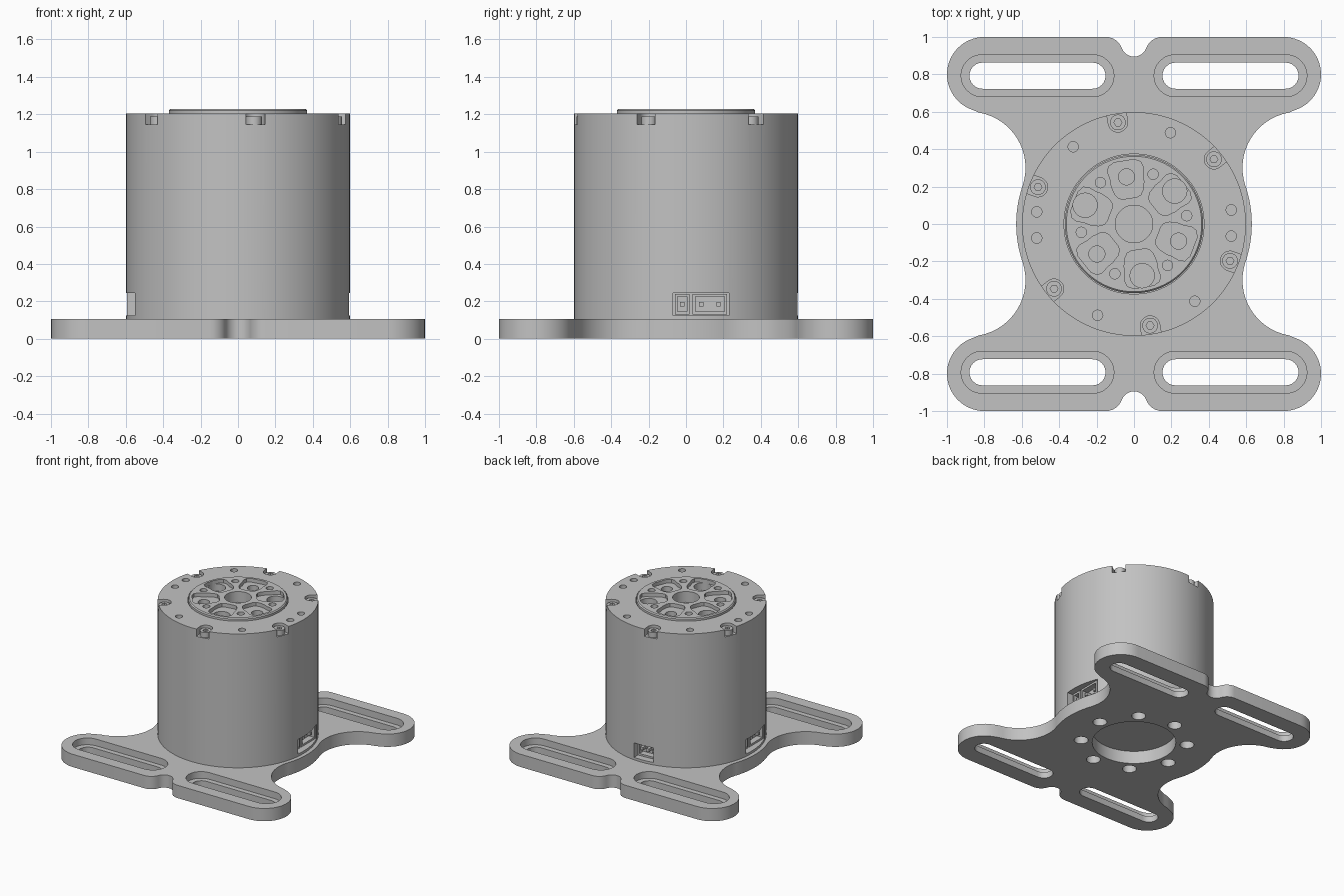
import bpy
import bmesh
from math import cos, sin, radians

if "Cube" in bpy.data.objects:
    bpy.data.objects.remove(bpy.data.objects["Cube"])

# One plain metal grey for everything
GREY = (0.54, 0.54, 0.54, 1)
metal = bpy.data.materials.new("metal_grey")
metal.use_nodes = True
metal.diffuse_color = GREY
metal.node_tree.nodes["Principled BSDF"].inputs["Base Color"].default_value = GREY


def arc(cx, cy, r, a0, a1, n):
    steps = [radians(a0 + (a1 - a0) * i / n) for i in range(n + 1)]
    return [(cx + r * cos(a), cy + r * sin(a)) for a in steps]


def circle(cx, cy, r, n=24):
    return arc(cx, cy, r, 0, 360, n)[:-1]


def polar(r, deg):
    return r * cos(radians(deg)), r * sin(radians(deg))


def stadium(x0, x1, y, r):
    return arc(x1 - r, y, r, -90, 90, 12) + arc(x0 + r, y, r, 90, 270, 12)


def rect(x0, x1, y0, y1):
    return [(x0, y0), (x1, y0), (x1, y1), (x0, y1)]


def rot(pts, deg):
    c, s = cos(radians(deg)), sin(radians(deg))
    return [(x * c - y * s, x * s + y * c) for x, y in pts]


def solid(name, prisms):
    """Object made of upright prisms given as (outline, bottom, top)."""
    bm = bmesh.new()
    for pts, z0, z1 in prisms:
        low = [bm.verts.new((x, y, z0)) for x, y in pts]
        high = [bm.verts.new((x, y, z1)) for x, y in pts]
        bm.faces.new(low)
        bm.faces.new(high)
        for i in range(len(pts)):
            j = (i + 1) % len(pts)
            bm.faces.new((low[i], low[j], high[j], high[i]))
    bmesh.ops.recalc_face_normals(bm, faces=bm.faces)
    mesh = bpy.data.meshes.new(name)
    bm.to_mesh(mesh)
    bm.free()
    mesh.materials.append(metal)
    ob = bpy.data.objects.new(name, mesh)
    bpy.context.collection.objects.link(ob)
    return ob


def bake(ob):
    deps = bpy.context.evaluated_depsgraph_get()
    mesh = bpy.data.meshes.new_from_object(ob.evaluated_get(deps))
    ob.modifiers.clear()
    ob.data = mesh


def cut(ob, *groups):
    """Subtract each group of prisms in turn."""
    for prisms in groups:
        cutter = solid("cutter", prisms)
        cutter.hide_render = True
        mod = ob.modifiers.new("cut", 'BOOLEAN')
        mod.operation = 'DIFFERENCE'
        mod.solver = 'EXACT'
        mod.object = cutter
        bake(ob)
        bpy.data.objects.remove(cutter)


def smooth(ob):
    ob.data.shade_smooth()
    ob.data.set_sharp_from_angle(angle=radians(30))


BASE, TOP, HUB = 0.105, 1.205, 1.228

# Mounting plate: one quarter of the outline, mirrored both ways
quarter = (arc(0, 0.965, 0.07, -90, -20, 6) + arc(0.15, 0.91, 0.09, 160, 90, 6)
           + arc(0.8, 0.8, 0.2, 90, -68, 20) + arc(0.88, 0.3, 0.3, 100, 198, 16)
           + arc(0, 0, 0.63, 18, 0, 6))
right = quarter + [(x, -y) for x, y in reversed(quarter[:-1])]
outline = right + [(-x, y) for x, y in reversed(right[1:-1])]
plate = solid("mounting_plate", [(outline, 0, BASE)])
slots, ledges = [], []
for sy in (-0.793, 0.793):
    for x0, x1 in ((0.107, 0.925), (-0.925, -0.107)):
        ledges.append((stadium(x0, x1, sy, 0.112), 0.05, 0.2))
        slots.append((stadium(x0 + 0.045, x1 - 0.045, sy, 0.07), -0.1, 0.2))
holes = [(circle(*polar(0.4, 10 + 45 * k), 0.053), -0.1, 0.2) for k in range(8)]
cut(plate, ledges, slots + holes + [(circle(0, 0, 0.315, 64), -0.1, 0.2)])
smooth(plate)

# Motor housing with hub bore, screw notches, tapped holes and port openings
housing = solid("motor_housing", [(circle(0, 0, 0.598, 128), BASE, TOP)])
screw_angles = [39 + 60 * k for k in range(6)]
notches = [(rot(stadium(0.498, 0.75, 0, 0.052), a), 1.145, 1.3) for a in screw_angles]
half = [(0.195, 0.488), (-0.325, 0.413), (-0.52, 0.065), (-0.52, -0.075)]
tapped = [(circle(s * x, s * y, 0.028, 16), 1.1, 1.3) for x, y in half for s in (1, -1)]
PORTS = {0: (-0.07, 0.23), 180: (-0.07, 0.23), 93: (-0.085, 0.085)}
openings = [(rot(rect(0.5, 0.7, *span), a), 0.125, 0.245) for a, span in PORTS.items()]
cut(housing, [(circle(0, 0, 0.374, 96), 1.1, 1.3)], notches + tapped + openings)
smooth(housing)


# Sockets inside the port openings
def socket(name, angle, y0, y1, pins):
    parts = [(rect(0.49, 0.55, y0, y1), 0.13, 0.145),
             (rect(0.49, 0.55, y0, y1), 0.225, 0.24),
             (rect(0.49, 0.55, y0, y0 + 0.015), 0.145, 0.225),
             (rect(0.49, 0.55, y1 - 0.015, y1), 0.145, 0.225)]
    for i in range(pins):
        y = y0 + (y1 - y0) * (i + 0.5) / pins
        parts.append((rect(0.49, 0.54, y - 0.012, y + 0.012), 0.173, 0.197))
    solid(name, [(rot(p, angle), a, b) for p, a, b in parts])


for side, angle in (("left", 0), ("right", 180)):
    socket(side + "_signal_socket", angle, -0.06, 0.02, 1)
    socket(side + "_power_socket", angle, 0.035, 0.22, 2)
socket("rear_socket", 93, -0.078, 0.078, 3)

# Output hub: chamfered disc with six pockets, spoke holes and centre bore
hub = solid("output_hub", [(circle(0, 0, 0.37, 96), 1.1, HUB)])
bm = bmesh.new()
bm.from_mesh(hub.data)
rim = [e for e in bm.edges if all(v.co.z > TOP for v in e.verts)]
bmesh.ops.bevel(bm, geom=rim, offset=0.008, segments=1, affect='EDGES')
bm.to_mesh(hub.data)
bm.free()
side = [(0.345, 9), (0.335, 15), (0.31, 18), (0.27, 19), (0.235, 22),
        (0.19, 24), (0.16, 22), (0.145, 15)]
shape = side + [(r, -a) for r, a in reversed(side)]
pockets = [([polar(r, d + a) for r, d in shape], 1.198, 1.3) for a in screw_angles]
bores = [(circle(0, 0, 0.1, 40), 1.14, 1.3)]
for k, a in enumerate(screw_angles):
    big = k % 2 == 0
    bores.append((circle(*polar(0.28 if big else 0.255, a), 0.065 if big else 0.043), 1.14, 1.3))
    bores.append((circle(*polar(0.285, a + 30), 0.028, 16), 1.14, 1.3))
cut(hub, pockets, bores)
smooth(hub)

# Socket-head screws in the rim notches
for k, a in enumerate(screw_angles):
    x, y = polar(0.55, a)
    screw = solid("rim_screw_%d" % (k + 1), [(circle(x, y, 0.042), 1.14, 1.187)])
    cut(screw, [(circle(x, y, 0.021, 6), 1.16, 1.3)])
    smooth(screw)
